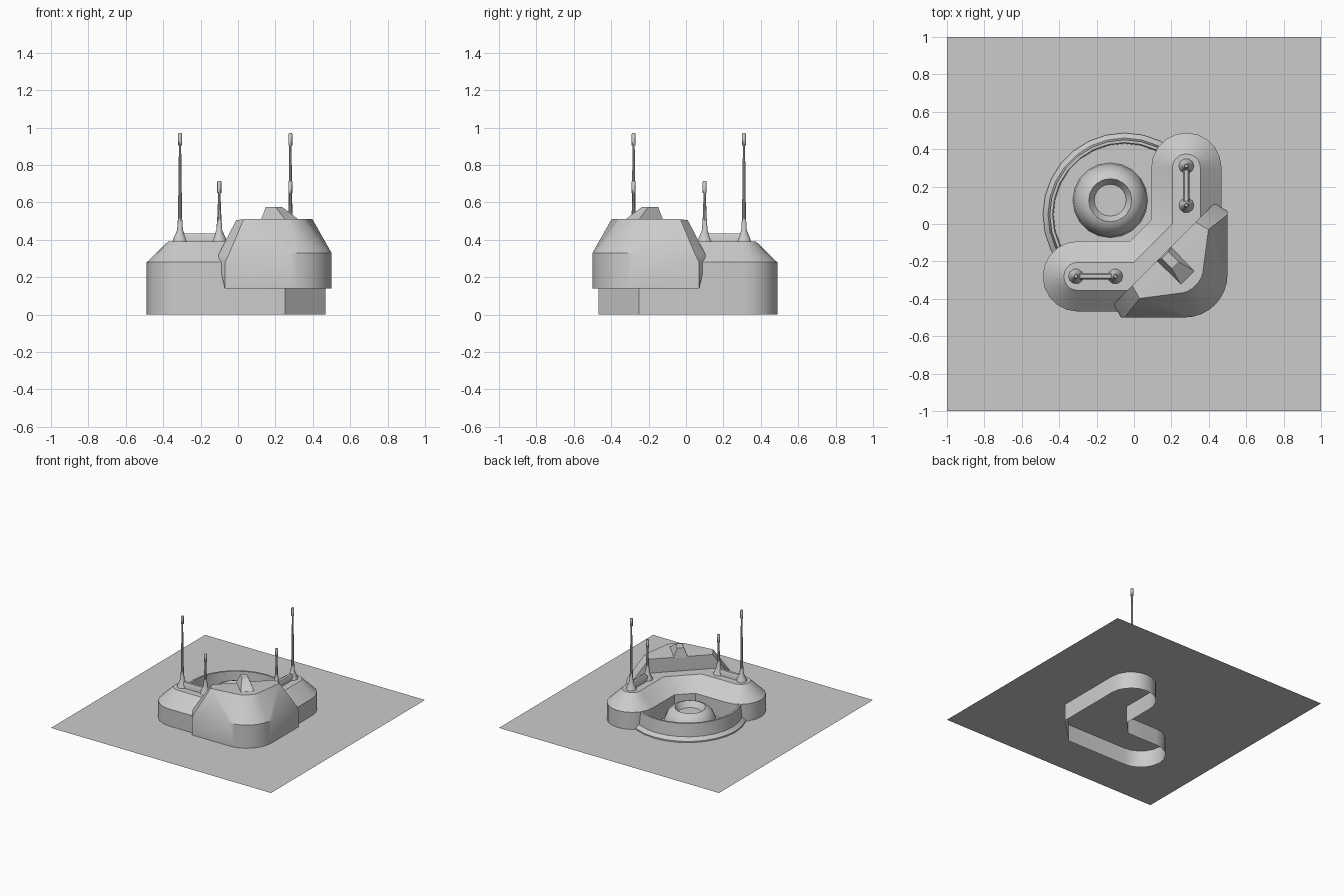
import bpy, bmesh, math
from mathutils import Vector

if "Cube" in bpy.data.objects:
    bpy.data.objects.remove(bpy.data.objects["Cube"])

GROUND = 0.14


def swap(p):
    """Mirror across the model's diagonal."""
    return (-p[1], -p[0]) + tuple(p[2:])


def finish(name, bm, smooth=35):
    bmesh.ops.recalc_face_normals(bm, faces=bm.faces)
    me = bpy.data.meshes.new(name)
    bm.to_mesh(me)
    bm.free()
    ob = bpy.data.objects.new(name, me)
    bpy.context.collection.objects.link(ob)
    if smooth:
        bpy.ops.object.select_all(action='DESELECT')
        ob.select_set(True)
        bpy.context.view_layer.objects.active = ob
        bpy.ops.object.shade_smooth_by_angle(angle=math.radians(smooth))
    return ob


def loft(name, rings, cap_start=False, cap_end=True, smooth=35):
    bm = bmesh.new()
    loops = [[bm.verts.new(p) for p in ring] for ring in rings]
    for a, b in zip(loops, loops[1:]):
        for i in range(len(a)):
            j = (i + 1) % len(a)
            bm.faces.new((a[i], a[j], b[j], b[i]))
    if cap_start:
        bm.faces.new(loops[0][::-1])
    if cap_end:
        bm.faces.new(loops[-1])
    return finish(name, bm, smooth)


def lathe(name, center, profile, n, cap_end=True, smooth=35):
    rings = [[(center[0] + r * math.cos(2 * math.pi * k / n),
               center[1] + r * math.sin(2 * math.pi * k / n), z)
              for k in range(n)] for r, z in profile]
    return loft(name, rings, cap_end=cap_end, smooth=smooth)


# Base sheet, slightly above the foot of the walls
bm = bmesh.new()
bm.faces.new([bm.verts.new((x, y, GROUND)) for x, y in ((-1, -1), (1, -1), (1, 1), (-1, 1))])
finish("base_sheet", bm, 0)


# L-shaped building with round ends, chamfered corners and sloped roof edge
def l_ring(z, r, outer, inner):
    half = [(inner, -0.28 + r, z)]
    for k in range(11):
        a = math.pi / 2 + math.pi * k / 10
        half.append((-0.30 + r * math.cos(a), -0.28 + r * math.sin(a), z))
    half.append((outer, -0.28 - r, z))
    return half + [swap(p) for p in reversed(half)]


loft("l_building", [l_ring(0, 0.188, 0.25, -0.02), l_ring(0.28, 0.188, 0.25, -0.02),
                    l_ring(0.39, 0.075, 0.20, 0.0)])

# Round yard wall with a flared foot
lathe("yard_wall", (-0.05, 0.05),
      [(0.437, GROUND), (0.437, 0.15), (0.41, 0.175), (0.40, 0.28), (0.385, 0.28), (0.38, GROUND)],
      28, cap_end=False)

# Dome with a sunken top
lathe("yard_dome", (-0.127, 0.127),
      [(0.2, GROUND), (0.193, 0.19), (0.17, 0.24), (0.14, 0.27), (0.115, 0.28), (0.085, 0.235)], 20)

# Front shield: rounded corner block cut off along the diagonal
half = [(-0.07, -0.5, GROUND), (-0.07, -0.5, 0.28), (-0.05, -0.5, 0.32), (-0.11, -0.43, 0.31),
        (-0.07, -0.41, GROUND), (-0.01, -0.33, 0.505), (0.03, -0.398, 0.51)]
for k in range(5):
    a = -math.pi / 2 + math.pi / 4 * k / 4
    c, s = math.cos(a), math.sin(a)
    half += [(0.27 + 0.23 * c, -0.27 + 0.23 * s, z) for z in (GROUND, 0.33)]
    half.append((0.24 + 0.12 * c, -0.24 + 0.13 * s, 0.51))
bm = bmesh.new()
for p in half + [swap(q) for q in half]:
    bm.verts.new(p)
bmesh.ops.remove_doubles(bm, verts=bm.verts, dist=0.001)
res = bmesh.ops.convex_hull(bm, input=bm.verts)
bmesh.ops.delete(bm, geom=[v for v in bm.verts if not v.link_faces], context='VERTS')
bottom = [f for f in bm.faces if all(abs(v.co.z - GROUND) < 1e-4 for v in f.verts)]
bmesh.ops.delete(bm, geom=bottom, context='FACES')
bmesh.ops.dissolve_limit(bm, angle_limit=0.02, verts=bm.verts, edges=bm.edges)
finish("front_shield", bm, 30)


# Tapered block on top of the shield, aligned with the diagonal
def block_ring(u0, u1, w, z):
    d, s = Vector((1, -1, 0)).normalized(), Vector((1, 1, 0)).normalized()
    return [tuple(d * u + s * v + Vector((0, 0, z)))
            for u, v in ((u0, -w), (u1, -w), (u1, w), (u0, w))]


loft("shield_block", [block_ring(0.225, 0.42, 0.055, 0.50), block_ring(0.235, 0.31, 0.025, 0.575)],
     smooth=0)

# Antennas and the bar joining each pair, repeated on both arms
for tag, side in (("right", lambda p: p), ("left", swap)):
    for kind, y, top, tip in (("tall", 0.31, 0.97, 0.065), ("short", 0.10, 0.715, 0.065)):
        lathe(f"{tag}_{kind}_antenna", side((0.28, y)),
              [(0.042, 0.385), (0.034, 0.41), (0.016, 0.45), (0.011, 0.52), (0.006, top - tip),
               (0.011, top - tip), (0.011, top - 0.005), (0.008, top)], 10)
    ends = []
    for y in (0.10, 0.31):
        ends.append([side((0.28 + dx, y, z)) for dx, z in
                     ((-0.018, 0.38), (-0.018, 0.42), (-0.01, 0.435),
                      (0.01, 0.435), (0.018, 0.42), (0.018, 0.38))])
    loft(f"{tag}_antenna_bar", ends, cap_start=True)
